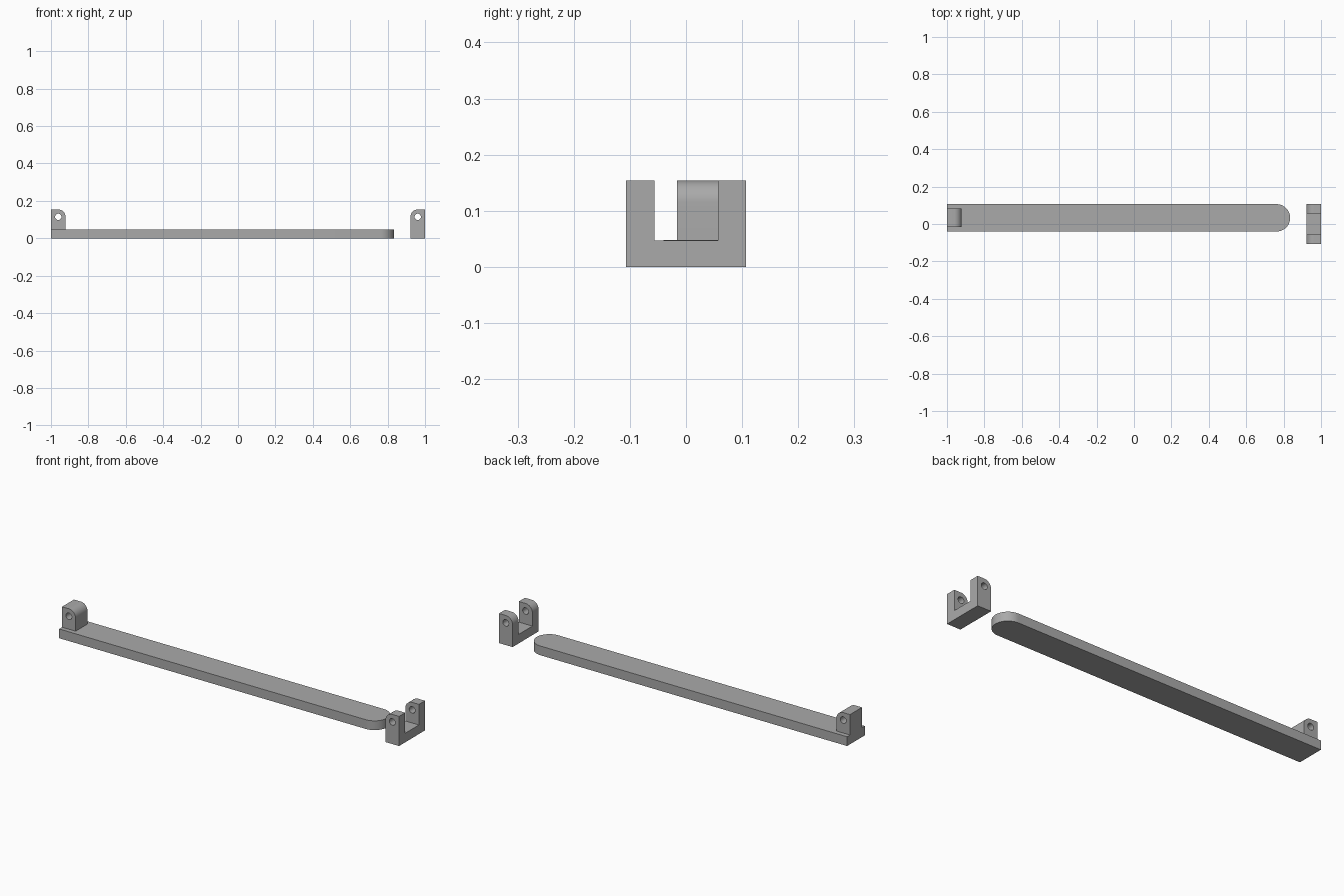
import bpy, bmesh, math
from mathutils import Matrix, Vector

cube = bpy.data.objects.get("Cube")
if cube:
    bpy.data.objects.remove(cube)

grey = bpy.data.materials.new("plain grey")
grey.use_nodes = True
colour = (0.4, 0.4, 0.4, 1)
grey.diffuse_color = colour
grey.node_tree.nodes["Principled BSDF"].inputs["Base Color"].default_value = colour

BAR_TOP, LUG_TOP = 0.048, 0.154
LUG_W, HOLE_R, HOLE_Z = 0.078, 0.017, 0.115
ROUND = LUG_TOP - HOLE_Z


def arc(cx, cy, r, start, end, steps):
    return [(cx + r * math.cos(math.radians(start + (end - start) * i / steps)),
             cy + r * math.sin(math.radians(start + (end - start) * i / steps)))
            for i in range(steps + 1)]


def prism(name, outline, low, high, along_y=False):
    """Extrude an outline along z, or along y when the outline lies in x-z."""
    bm = bmesh.new()
    place = (lambda p: (p[0], low, p[1])) if along_y else (lambda p: (p[0], p[1], low))
    face = bm.faces.new([bm.verts.new(place(p)) for p in outline])
    moved = bmesh.ops.extrude_face_region(bm, geom=[face])["geom"]
    shift = Vector((0, high - low, 0)) if along_y else Vector((0, 0, high - low))
    bmesh.ops.translate(bm, vec=shift, verts=[v for v in moved if isinstance(v, bmesh.types.BMVert)])
    bmesh.ops.recalc_face_normals(bm, faces=bm.faces)
    mesh = bpy.data.meshes.new(name)
    bm.to_mesh(mesh)
    bm.free()
    mesh.materials.append(grey)
    obj = bpy.data.objects.new(name, mesh)
    bpy.context.collection.objects.link(obj)
    return obj


def combine(obj, other, operation):
    """Apply a boolean and discard the helper."""
    bpy.ops.object.select_all(action="DESELECT")
    obj.select_set(True)
    bpy.context.view_layer.objects.active = obj
    mod = obj.modifiers.new("combine", "BOOLEAN")
    mod.operation, mod.solver, mod.object = operation, "EXACT", other
    bpy.ops.object.modifier_apply(modifier=mod.name)
    bpy.data.objects.remove(other)


def hinge_block(name, outer_x, inward, bottom, y0, y1):
    """Block with a pin hole and one rounded upper corner on the inward side."""
    mid = outer_x + inward * LUG_W / 2
    corner = [(mid + inward * x, z) for x, z in arc(0, HOLE_Z, ROUND, 0, 90, 12)]
    outline = [(outer_x, bottom), (mid + inward * ROUND, bottom)] + corner + [(outer_x, LUG_TOP)]
    block = prism(name, outline, y0, y1, True)
    pin = prism("pin_cutter", arc(mid, HOLE_Z, HOLE_R, 0, 360, 32)[:-1], y0 - 0.05, y1 + 0.05, True)
    combine(block, pin, "DIFFERENCE")
    return block


# Long arm with a semicircular tip and a hinge lug at the other end
y_mid, half = 0.033, 0.073
outline = [(-1, y_mid - half)] + arc(0.835 - half, y_mid, half, -90, 90, 32) + [(-1, y_mid + half)]
arm = prism("long_arm", outline, 0, BAR_TOP)
lug = hinge_block("hinge_lug", -1, 1, BAR_TOP / 2, y_mid - 0.049, y_mid + 0.049)
combine(arm, lug, "UNION")

# Separate U-shaped bracket
bracket = hinge_block("hinge_bracket", 1, -1, 0, -0.1065, 0.1065)
slot = prism("slot_cutter", [(0.85, -0.056), (1.05, -0.056), (1.05, 0.057), (0.85, 0.057)], 0.047, 0.2)
combine(bracket, slot, "DIFFERENCE")

for obj in (arm, bracket):
    bpy.ops.object.select_all(action="DESELECT")
    obj.select_set(True)
    bpy.context.view_layer.objects.active = obj
    bpy.ops.object.shade_smooth_by_angle(angle=math.radians(30))
